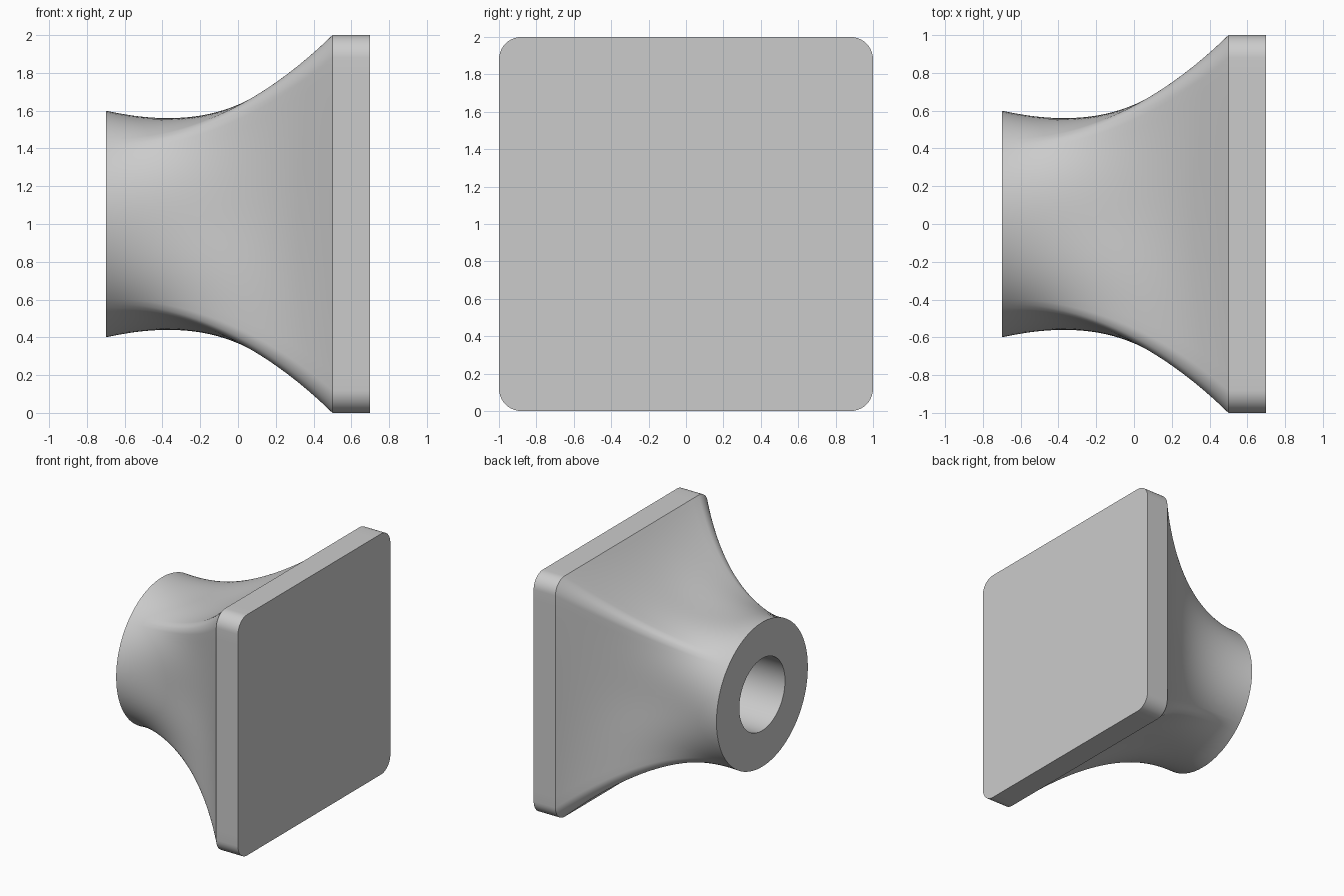
import bpy, bmesh
from math import sin, cos, atan2, pi, radians

cube = bpy.data.objects.get("Cube")
if cube:
    bpy.data.objects.remove(cube)

PLATE_BACK, PLATE_FRONT, MOUTH = 0.7, 0.5, -0.7
HALF, FILLET = 1.0, 0.12
NECK_R, BORE_R = 0.6, 0.3
LENGTH = PLATE_FRONT - MOUTH
STEPS = 40

# Single flat grey
grey = bpy.data.materials.new("plain_grey")
grey.use_nodes = True
colour = (0.6, 0.6, 0.6, 1)
grey.diffuse_color = colour
grey.node_tree.nodes["Principled BSDF"].inputs["Base Color"].default_value = colour


def rounded_square():
    """Outline points around the axis: a straight side, then a fillet, four times."""
    flat, side, arc = HALF - FILLET, 20, 10
    quarter = [(HALF, -flat + 2 * flat * i / side) for i in range(side)]
    quarter += [(flat + FILLET * cos(a), flat + FILLET * sin(a))
                for a in (pi / 2 * i / arc for i in range(arc))]
    points = []
    for turn in range(4):
        for y, z in quarter:
            for _ in range(turn):
                y, z = -z, y
            points.append((y, z))
    return points


def circle(radius):
    """Circle points lined up by angle with the square outline."""
    return [(radius * cos(atan2(z, y)), radius * sin(atan2(z, y))) for y, z in OUTLINE]


def flare(u):
    """Section of the flare: round at u = 0, rounded square at u = 1."""
    h0, h1 = 2*u**3 - 3*u**2 + 1, 3*u**2 - 2*u**3
    g0, g1 = u**3 - 2*u**2 + u, u**3 - u**2
    section = []
    for p, c in zip(OUTLINE, circle(NECK_R)):
        a = atan2(p[1], p[0])
        start = -0.22 * cos(2 * a)**2          # sides dip in, corners leave straight
        off_centre = min(abs(p[0]), abs(p[1]))
        end = 1.147 - 0.22 * off_centre**2     # sides meet the plate more steeply
        section.append(tuple(
            h0 * c[k] + h1 * p[k]
            + LENGTH * (g0 * start * c[k] / NECK_R + g1 * end * p[k])
            for k in range(2)))
    return section


def build(name, sections, cap=False):
    """Skin a list of (x, outline) sections into an object."""
    bm = bmesh.new()
    rings = [[bm.verts.new((x, y, z + HALF)) for y, z in pts] for x, pts in sections]
    n = len(OUTLINE)
    for a, b in zip(rings, rings[1:]):
        for i in range(n):
            j = (i + 1) % n
            bm.faces.new((a[i], a[j], b[j], b[i]))
    if cap:
        bm.faces.new(rings[0])
        bm.faces.new(rings[-1])
        bmesh.ops.recalc_face_normals(bm, faces=bm.faces[:])
    mesh = bpy.data.meshes.new(name)
    bm.to_mesh(mesh)
    bm.free()
    mesh.materials.append(grey)
    obj = bpy.data.objects.new(name, mesh)
    bpy.context.collection.objects.link(obj)
    bpy.ops.object.select_all(action='DESELECT')
    obj.select_set(True)
    bpy.context.view_layer.objects.active = obj
    bpy.ops.object.shade_smooth_by_angle(angle=radians(35))


OUTLINE = rounded_square()

# Square end plate
build("end_plate", [(PLATE_BACK, OUTLINE), (PLATE_FRONT, OUTLINE)], cap=True)

# Flared neck: outer skin to the mouth, across the rim, then back down the bore
skin = [(MOUTH + LENGTH * i / STEPS, flare(i / STEPS)) for i in range(STEPS, -1, -1)]
bore = [(MOUTH, circle(BORE_R)), (PLATE_FRONT, circle(BORE_R))]
build("flared_neck", skin + bore)

# Face the open neck surface outward
neck = bpy.data.objects["flared_neck"].data
first = neck.polygons[0]
if first.normal.y * first.center.y + first.normal.z * (first.center.z - HALF) < 0:
    neck.flip_normals()
